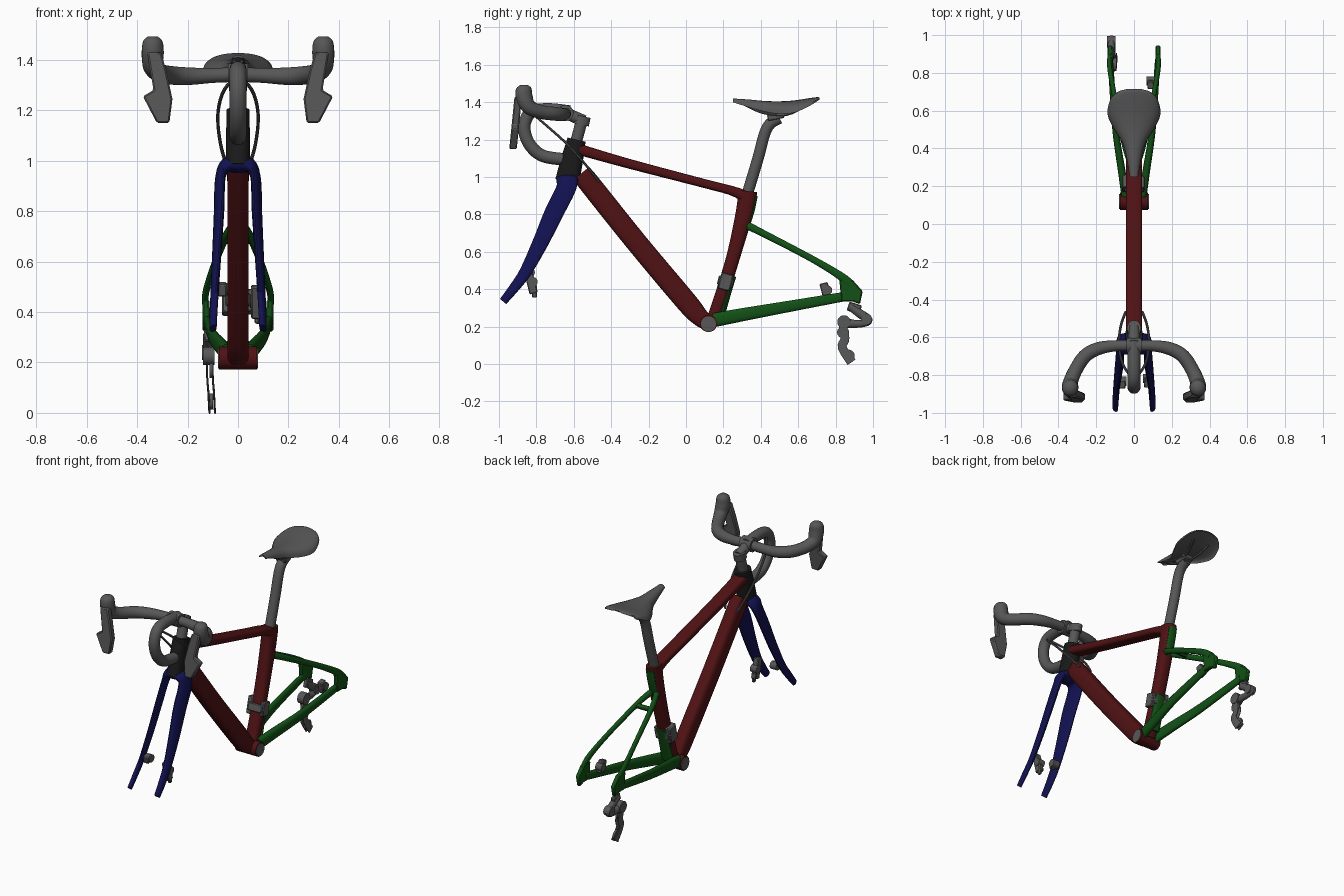
import bpy, bmesh, math
from mathutils import Vector

cube = bpy.data.objects.get("Cube")
if cube:
    bpy.data.objects.remove(cube, do_unlink=True)


def material(name, rgb):
    m = bpy.data.materials.new(name)
    m.use_nodes = True
    m.diffuse_color = (*rgb, 1)
    m.node_tree.nodes["Principled BSDF"].inputs["Base Color"].default_value = (*rgb, 1)
    return m


RED = material("dark red", (0.08, 0.006, 0.007))
BLUE = material("dark blue", (0.006, 0.006, 0.085))
GREEN = material("dark green", (0.006, 0.08, 0.008))
GRAY = material("gray", (0.095, 0.095, 0.095))
BLACK = material("black", (0.01, 0.01, 0.01))


def finish(name, bm, mat, angle=40):
    bmesh.ops.recalc_face_normals(bm, faces=bm.faces)
    me = bpy.data.meshes.new(name)
    bm.to_mesh(me)
    bm.free()
    me.materials.append(mat)
    me.shade_smooth()
    me.set_sharp_from_angle(angle=math.radians(angle))
    ob = bpy.data.objects.new(name, me)
    bpy.context.collection.objects.link(ob)
    return ob


def loft(name, rings, mat):
    """Skin a list of closed rings and cap both ends."""
    bm = bmesh.new()
    rows = [[bm.verts.new(p) for p in ring] for ring in rings]
    n = len(rows[0])
    for a, b in zip(rows, rows[1:]):
        for i in range(n):
            j = (i + 1) % n
            bm.faces.new((a[i], a[j], b[j], b[i]))
    bm.faces.new(rows[0])
    bm.faces.new(rows[-1])
    return finish(name, bm, mat)


def spline(pts, steps):
    """Catmull-Rom through rows of any width."""
    out = []
    for i in range(len(pts) - 1):
        a, b, c, d = (pts[max(0, min(len(pts) - 1, i + k))] for k in (-1, 0, 1, 2))
        for s in range(steps):
            t = s / steps
            out.append([q + 0.5 * t * (r - p + t * (2 * p - 5 * q + 4 * r - e + t * (3 * (q - r) + e - p)))
                        for p, q, r, e in zip(a, b, c, d)])
    return out + [list(pts[-1])]


def tube(name, pts, mat, ref=(1, 0, 0), power=1.0, sides=16, steps=5):
    """Sweep along rows of x, y, z, half width, half depth; power < 1 is boxier."""
    rows = spline(pts, steps)
    pos = [Vector(r[:3]) for r in rows]
    side, rings = Vector(ref), []
    for i, r in enumerate(rows):
        tan = (pos[min(i + 1, len(pos) - 1)] - pos[max(i - 1, 0)]).normalized()
        side = (side - tan * side.dot(tan)).normalized()
        up = tan.cross(side)
        ring = []
        for k in range(sides):
            a = math.tau * (k + 0.5) / sides
            c, s = math.cos(a), math.sin(a)
            ring.append(pos[i] + side * math.copysign(abs(c) ** power, c) * r[3]
                        + up * math.copysign(abs(s) ** power, s) * r[4])
        rings.append(ring)
    return loft(name, rings, mat)


def pipe(name, pts, r, mat, ref=(1, 0, 0), **kw):
    return tube(name, [(*p, r, r) for p in pts], mat, ref, **kw)


def prism(name, ring, offset, mat, bevel=0.006):
    """Extrude a flat outline along an offset, with softened edges."""
    o = Vector(offset)
    ob = loft(name, [[Vector(p) - o / 2 for p in ring], [Vector(p) + o / 2 for p in ring]], mat)
    mod = ob.modifiers.new("bevel", "BEVEL")
    mod.width = bevel
    return ob


def box(name, loc, size, mat, tilt=0):
    """Box tilted in the side plane."""
    c, s = math.cos(tilt), math.sin(tilt)
    ring = [(loc[0], loc[1] + u * c - v * s, loc[2] + u * s + v * c)
            for u, v in ((-size[1] / 2, -size[2] / 2), (size[1] / 2, -size[2] / 2),
                         (size[1] / 2, size[2] / 2), (-size[1] / 2, size[2] / 2))]
    return prism(name, ring, (size[0], 0, 0), mat, 0.005)


def axle(name, loc, r, width, mat):
    x, y, z = loc
    return pipe(name, [(x - width / 2, y, z), (x + width / 2, y, z)], r, mat, (0, 0, 1), sides=24, steps=1)


# Main frame
tube("down_tube", [(0, -.56, 1.02, .043, .055), (0, -.50, .945, .043, .058), (0, -.26, .645, .043, .058),
                   (0, .0, .335, .043, .058), (0, .07, .255, .043, .05), (0, .12, .215, .043, .04)], RED, power=.6)
tube("top_tube", [(0, -.58, 1.15, .043, .03), (0, -.3, 1.07, .043, .026), (0, .1, .965, .043, .024),
                  (0, .25, .925, .043, .026), (0, .34, .885, .04, .035)], RED, power=.6)
tube("seat_tube", [(0, .33, .925, .042, .052), (0, .315, .82, .042, .048), (0, .26, .6, .042, .038),
                   (0, .2, .4, .042, .036), (0, .14, .22, .042, .036)], RED, power=.75)
axle("bottom_bracket_shell", (0, .12, .217), .046, .15, RED)
for s, side in ((1, "left"), (-1, "right")):
    axle(side + "_bearing_cup", (s * .074, .12, .215), .04, .012, GRAY)
tube("head_tube", [(0, -.635, .975, .05, .066), (0, -.61, 1.09, .048, .06), (0, -.585, 1.2, .046, .05)],
     BLACK, power=.8)

# Rear triangle
tube("seat_tube_upper_fairing", [(0, .372, .9, .03, .012), (0, .355, .82, .03, .012), (0, .325, .73, .03, .014)], GREEN)
tube("seat_tube_lower_fairing", [(0, .255, .47, .035, .014), (0, .22, .36, .04, .016), (0, .185, .25, .045, .02)], GREEN)
for s, side in ((1, "left"), (-1, "right")):
    tube(side + "_chainstay", [(s * .045, .15, .235, .022, .038), (s * .065, .28, .26, .02, .036),
                               (s * .1, .52, .303, .017, .031), (s * .125, .87, .365, .014, .025)], GREEN, power=.8)
    tube(side + "_seatstay", [(s * .015, .32, .745, .018, .022), (s * .05, .42, .695, .015, .019),
                              (s * .1, .66, .57, .013, .018), (s * .128, .82, .475, .013, .022),
                              (s * .128, .88, .42, .013, .03)], GREEN)
    prism(side + "_dropout", [(s * .127, y, z) for y, z in ((.82, .45), (.89, .45), (.945, .39), (.93, .32),
                                                           (.89, .335), (.83, .335))], (.026, 0, 0), GREEN)
box("seatstay_bridge", (0, .44, .685), (.1, .03, .022), GREEN, -.5)

# Fork
for s, side in ((1, "left"), (-1, "right")):
    tube(side + "_fork_leg", [(0, -.632, .985, .035, .06), (s * .045, -.635, .98, .03, .058),
                              (s * .07, -.645, .93, .018, .054), (s * .075, -.71, .8, .017, .052),
                              (s * .083, -.778, .65, .016, .044), (s * .092, -.86, .49, .015, .033),
                              (s * .097, -.925, .4, .015, .027), (s * .099, -.978, .335, .014, .022)],
         BLUE, ref=(0, 0, 1))

# Saddle and post
pipe("seat_post", [(0, .325, .9), (0, .385, 1.1), (0, .42, 1.23), (0, .45, 1.285), (0, .5, 1.315)], .031, GRAY)
box("saddle_clamp", (0, .48, 1.325), (.07, .09, .035), GRAY, .2)
rings = []
for y, w, top, low in spline([(.25, .022, 1.42, 1.4), (.33, .036, 1.415, 1.375), (.42, .058, 1.407, 1.35),
                              (.5, .105, 1.405, 1.338), (.58, .14, 1.41, 1.345), (.66, .125, 1.422, 1.38),
                              (.7, .085, 1.427, 1.405), (.715, .035, 1.425, 1.415)], 4):
    ring = []
    for k in range(24):
        a = math.tau * k / 24
        lift = math.sin(a) ** .8 if k <= 12 and math.sin(a) > 0 else .45 * abs(math.sin(a))
        ring.append((w * math.cos(a), y, low + (top - low) * lift))
    rings.append(ring)
loft("saddle", rings, GRAY)
for s, side in ((1, "left"), (-1, "right")):
    pipe(side + "_saddle_rail", [(s * .012, .3, 1.395), (s * .03, .41, 1.345), (s * .032, .54, 1.335),
                                 (s * .06, .64, 1.385)], .008, GRAY, sides=8)

# Stem and handlebar
pipe("steerer_spacers", [(0, -.59, 1.18), (0, -.56, 1.29)], .032, GRAY, steps=1)
tube("stem_cap", [(0, -.562, 1.28, .037, .044), (0, -.552, 1.325, .037, .044)], GRAY, steps=1)
pipe("stem", [(0, -.545, 1.3), (0, -.65, 1.345)], .032, GRAY, steps=1)
axle("bar_clamp", (0, -.645, 1.342), .043, .08, GRAY)
pipe("center_drop", [(0, -.62, 1.35), (0, -.74, 1.362), (0, -.83, 1.345), (0, -.865, 1.27), (0, -.84, 1.18),
                     (0, -.77, 1.115), (0, -.66, 1.095)], .034, GRAY)
for s, side in ((1, "left"), (-1, "right")):
    tube(side + "_handlebar", [(0, -.645, 1.342, .03, .03), (s * .1, -.645, 1.338, .03, .03),
                               (s * .19, -.66, 1.335, .035, .035), (s * .26, -.7, 1.338, .037, .037),
                               (s * .31, -.775, 1.348, .037, .037), (s * .337, -.84, 1.375, .04, .04),
                               (s * .338, -.866, 1.43, .046, .044), (s * .338, -.866, 1.475, .04, .038),
                               (s * .338, -.866, 1.493, .018, .018)], GRAY, ref=(0, 0, 1))
    # Brake lever with flared paddle, leaning forward toward its tip
    prism(side + "_brake_lever", [(s * x, -.9 - (1.4 - z) * .1, z) for x, z in
                                  ((.36, 1.43), (.335, 1.28), (.377, 1.255), (.322, 1.15),
                                   (.272, 1.15), (.26, 1.245), (.285, 1.36), (.305, 1.43))], (0, .04, 0), GRAY)
    pipe(side + "_cable", [(s * .015, -.81, 1.33), (s * .06, -.74, 1.27), (s * .08, -.64, 1.18),
                           (s * .07, -.54, 1.07), (s * .044, -.465, .975)], .007, GRAY, sides=8)

# Brakes
for name, x, y, z, h in (("front_left_caliper", .07, -.83, .44, .13), ("front_right_caliper", -.062, -.845, .49, .05),
                         ("rear_left_caliper", .088, .745, .395, .08)):
    box(name, (x, y, z), (.035, .045, h), GRAY, .25)
    axle(name + "_piston", (x, y + .012, z), .025, .045, GRAY)
box("front_left_caliper_mount", (.075, -.81, .39), (.02, .025, .07), GRAY)

# Front derailleur around the seat tube
box("front_derailleur_clamp", (0, .212, .44), (.1, .085, .05), GRAY, -.25)
box("front_derailleur_body", (-.045, .215, .445), (.035, .07, .11), GRAY, -.25)
box("front_derailleur_plate", (.045, .212, .44), (.025, .065, .09), GRAY, -.25)

# Rear derailleur
box("derailleur_hanger", (-.122, .9, .3), (.025, .07, .05), GRAY, -.3)
tube("derailleur_body", [(-.122, .88, .305, .018, .02), (-.12, .93, .27, .02, .024), (-.12, .975, .235, .02, .024),
                         (-.118, .93, .215, .02, .02), (-.116, .85, .22, .02, .026)], GRAY)
axle("derailleur_knuckle", (-.12, .965, .24), .03, .045, GRAY)
axle("derailleur_pivot", (-.116, .845, .225), .036, .045, GRAY)
for x in (-.122, -.1):
    tube("derailleur_cage", [(x, .83, .24, .004, .02), (x, .85, .14, .004, .024), (x + .004, .835, .09, .004, .024),
                             (x + .008, .885, .01, .004, .026)], GRAY, power=.8)
for y, z in ((.84, .17), (.87, .045)):
    axle("jockey_wheel", (-.107, y, z), .032, .014, GRAY)
